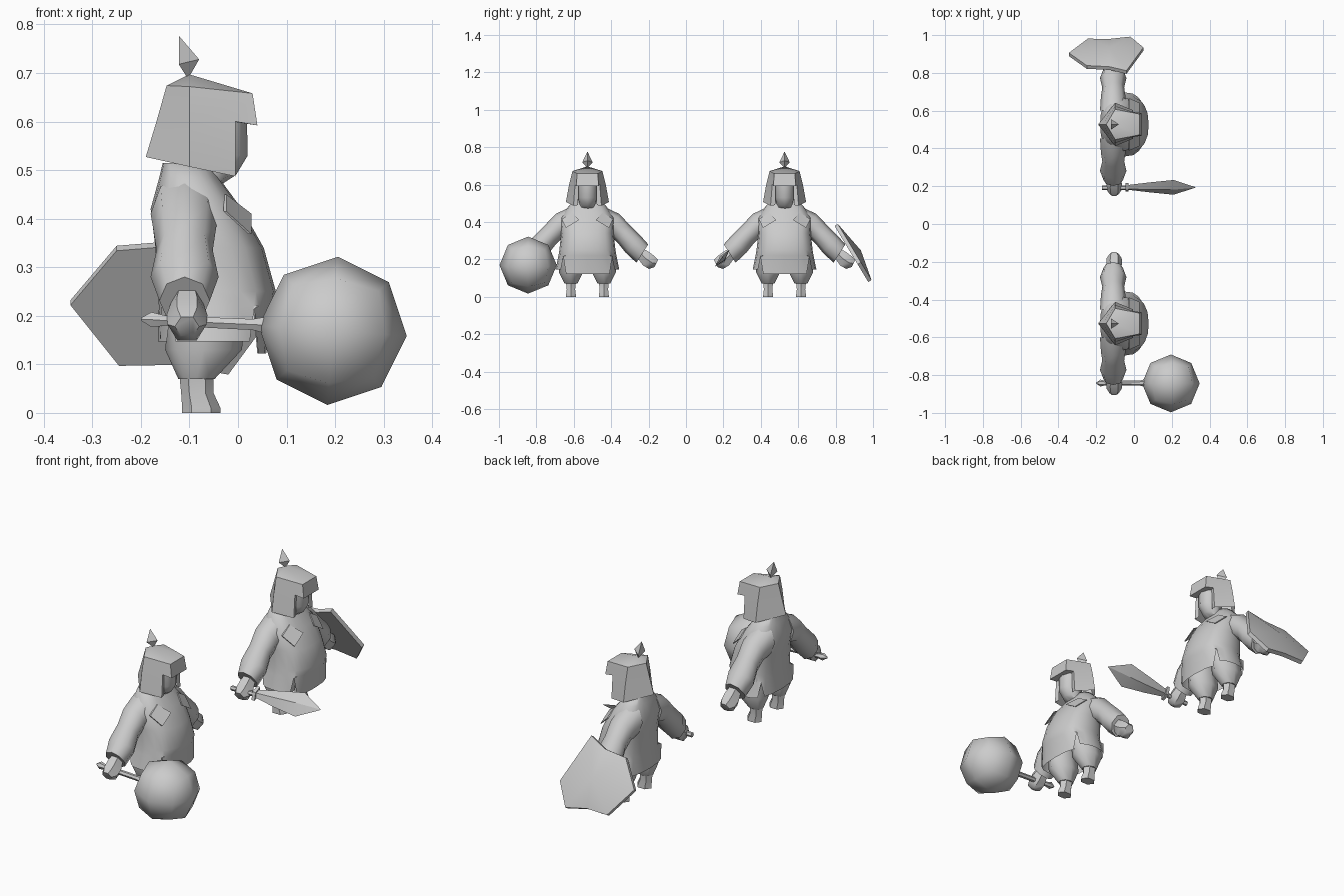
import bpy, bmesh, math
from mathutils import Vector, Matrix

if "Cube" in bpy.data.objects:
    bpy.data.objects.remove(bpy.data.objects["Cube"], do_unlink=True)

grey = bpy.data.materials.new("plain_grey")
grey.use_nodes = True
grey.diffuse_color = (0.6, 0.6, 0.6, 1)
grey.node_tree.nodes["Principled BSDF"].inputs["Base Color"].default_value = (0.6, 0.6, 0.6, 1)


def finish(name, bm, offset=0, angle=50):
    """Turn a bmesh into a shaded, coloured object."""
    bmesh.ops.recalc_face_normals(bm, faces=bm.faces)
    mesh = bpy.data.meshes.new(name)
    bm.to_mesh(mesh)
    bm.free()
    mesh.materials.append(grey)
    ob = bpy.data.objects.new(name, mesh)
    bpy.context.collection.objects.link(ob)
    ob.location.y = offset
    bpy.ops.object.select_all(action="DESELECT")
    ob.select_set(True)
    bpy.context.view_layer.objects.active = ob
    bpy.ops.object.shade_smooth_by_angle(angle=math.radians(angle))
    return ob


def loft(bm, rings, cap_start=True, cap_end=True):
    """Skin a list of equal-sized closed rings."""
    loops = [[bm.verts.new(p) for p in ring] for ring in rings]
    n = len(loops[0])
    for a, b in zip(loops, loops[1:]):
        for i in range(n):
            bm.faces.new((a[i], a[(i + 1) % n], b[(i + 1) % n], b[i]))
    if cap_start:
        bm.faces.new(loops[0])
    if cap_end:
        bm.faces.new(loops[-1])


def oval(center, u, v, n=8):
    """Ring around center spanned by half-axes u and v."""
    c, u, v = Vector(center), Vector(u), Vector(v)
    return [c + u * math.cos(t) + v * math.sin(t)
            for t in (math.tau * i / n for i in range(n))]


def level(z, back, front, half, y=0, n=8):
    return oval(((back + front) / 2, y, z), ((front - back) / 2, 0, 0), (0, half, 0), n)


def tunic(offset):
    quarter = (0, 20, 38, 46, 54, 72)
    angles = [q * 90 + a for q in range(4) for a in quarter]

    def ring(z, back, front, half, power=0.85, hem=False):
        pts = []
        for a in angles:
            c, s = math.cos(math.radians(a)), math.sin(math.radians(a))
            px = math.copysign(abs(c) ** power, c)
            py = math.copysign(abs(s) ** power, s)
            h = z
            if hem:  # four flaps separated by pointed slits
                h = 0.215 if a % 90 == 46 else 0.122 if c > 0.75 else 0.147
            pts.append(((back + front) / 2 + px * (front - back) / 2, py * half, h))
        return pts

    bm = bmesh.new()
    loft(bm, [ring(0.515, -0.155, -0.06, 0.07),
              ring(0.485, -0.162, -0.04, 0.1),
              ring(0.42, -0.18, 0.008, 0.145),
              ring(0.34, -0.17, 0.053, 0.14),
              ring(0.25, -0.165, 0.078, 0.15),
              ring(0.22, -0.163, 0.072, 0.155),
              ring(0, -0.165, 0.058, 0.17, 0.75, True)], cap_end=False)
    finish("tunic", bm, offset, 60)


def helmet(offset):
    bm = bmesh.new()
    V = lambda x, y, z: bm.verts.new((x, y, z))
    top, back_top = V(-0.1, 0, 0.697), V(-0.147, 0, 0.674)
    back_mid, back_low = V(-0.168, 0, 0.6), V(-0.19, 0, 0.527)
    fronts = []
    for s in (-1, 1):
        st, sm, sl = V(-0.1, s * 0.08, 0.672), V(-0.1, s * 0.098, 0.6), V(-0.1, s * 0.115, 0.507)
        ft, brim = V(0.03, s * 0.055, 0.658), V(0.04, s * 0.06, 0.592)
        ct, cl = V(-0.005, s * 0.066, 0.6), V(-0.005, s * 0.075, 0.487)
        it, il = V(-0.01, s * 0.047, 0.6), V(-0.01, s * 0.05, 0.49)
        for f in ((top, back_top, st), (back_top, back_mid, sm, st),
                  (back_mid, back_low, sl, sm), (top, st, ft),
                  (st, sm, ct, brim, ft), (sm, sl, cl, ct),
                  (ct, cl, il, it), (brim, ct, it)):
            bm.faces.new(f)
        fronts.append((ft, brim, it))
    (a, b, c), (d, e, f) = fronts
    for face in ((top, a, d), (a, b, e, d), (b, c, f, e)):
        bm.faces.new(face)
    finish("helmet", bm, offset, 45)

    # face under the brim
    bm = bmesh.new()
    loft(bm, [level(0.62, -0.1, 0.018, 0.055), level(0.53, -0.1, 0.02, 0.052),
              level(0.49, -0.1, -0.004, 0.04), level(0.46, -0.12, -0.05, 0.05)])
    finish("face", bm, offset)

    # three-sided helmet spike
    bm = bmesh.new()
    tip, base = bm.verts.new((-0.122, 0, 0.777)), bm.verts.new((-0.103, 0, 0.688))
    mid = [bm.verts.new(p) for p in
           ((-0.08, 0, 0.728), (-0.122, 0.028, 0.718), (-0.122, -0.028, 0.718))]
    for i in range(3):
        bm.faces.new((mid[i], mid[i - 1], tip))
        bm.faces.new((mid[i], mid[i - 1], base))
    finish("helmet_spike", bm, offset, 20)


def limbs(offset):
    for s, side in ((1, "left"), (-1, "right")):
        # sleeve: each ring runs between an upper and a lower edge point
        edges = (((0.07, 0.49), (0.08, 0.33), 0.07), ((0.17, 0.443), (0.13, 0.32), 0.065),
                 ((0.225, 0.385), (0.165, 0.285), 0.058), ((0.285, 0.325), (0.205, 0.235), 0.07),
                 ((0.325, 0.28), (0.262, 0.182), 0.052))
        rings = []
        for (y1, z1), (y2, z2), r in edges:
            rings.append(oval((-0.11, s * (y1 + y2) / 2, (z1 + z2) / 2), (r, 0, 0),
                              (0, s * (y1 - y2) / 2, (z1 - z2) / 2)))
        bm = bmesh.new()
        loft(bm, rings)
        finish(side + "_sleeve", bm, offset, 60)

        # fist
        bm = bmesh.new()
        loft(bm, [oval((-0.105, s * y, z), (r, 0, 0), (0, s * h * 0.5, h), 6)
                  for y, z, r, h in ((0.28, 0.235, 0.03, 0.03), (0.315, 0.202, 0.042, 0.04),
                                     (0.345, 0.182, 0.04, 0.038), (0.368, 0.178, 0.025, 0.022))])
        finish(side + "_hand", bm, offset)

        # baggy trouser leg and boot
        y = s * 0.088
        bm = bmesh.new()
        loft(bm, [level(0.24, -0.14, 0.02, 0.06, y), level(0.13, -0.15, 0.008, 0.064, y),
                  level(0.07, -0.123, -0.048, 0.034, y)])
        finish(side + "_trouser", bm, offset)
        bm = bmesh.new()
        loft(bm, [level(0.08, -0.121, -0.05, 0.031, y, 6), level(0.04, -0.117, -0.05, 0.026, y, 6),
                  level(0.01, -0.115, -0.036, 0.03, y, 6), level(0, -0.115, -0.036, 0.03, y, 6)])
        finish(side + "_boot", bm, offset)

        # pointed collar flap on the chest
        bm = bmesh.new()
        outline = ((-0.03, 0.138, 0.415), (0.022, 0.115, 0.368),
                   (0.022, 0.045, 0.41), (-0.03, 0.08, 0.45))
        loft(bm, [[(x + d, s * yy, z) for x, yy, z in outline] for d in (0, 0.006)])
        finish(side + "_collar_flap", bm, offset, 20)


def along_x(name, y, stations, n=6):
    """Round bar: stations are x, z, radius."""
    bm = bmesh.new()
    loft(bm, [oval((x, y, z), (0, r, 0), (0, 0, r), n) for x, z, r in stations])
    finish(name, bm)


for offset in (-0.527, 0.527):
    tunic(offset)
    helmet(offset)
    limbs(offset)

# mace: handle and rounded cube head
along_x("mace_handle", -0.842, ((-0.2, 0.193, 0.003), (-0.178, 0.192, 0.018), (-0.15, 0.19, 0.012),
                                (0.03, 0.182, 0.013), (0.05, 0.181, 0.018), (0.09, 0.178, 0.012)))
bm = bmesh.new()
bmesh.ops.create_cube(bm, size=1)
bmesh.ops.subdivide_edges(bm, edges=bm.edges[:], cuts=1, use_grid_fill=True)
for v in bm.verts:
    v.co = v.co.normalized() * 0.153
bmesh.ops.transform(bm, verts=bm.verts, matrix=Matrix.Translation((0.195, -0.844, 0.169))
                    @ Matrix.Rotation(math.radians(4), 4, "Y"))
finish("mace_head", bm, 0, 60)

# sword: grip, guard and leaf-shaped blade
along_x("sword_grip", 0.192, ((-0.17, 0.19, 0.012), (-0.03, 0.193, 0.012)))
wide, thin = Vector((0, 0.65, 0.76)), Vector((0, -0.76, 0.65))
for name, stations in (("sword_guard", ((-0.045, 0.035, 0.018), (-0.028, 0.035, 0.018))),
                       ("sword_blade", ((-0.04, 0.018, 0.01), (0.08, 0.04, 0.016),
                                        (0.21, 0.06, 0.016), (0.325, 0.002, 0.002)))):
    bm = bmesh.new()
    loft(bm, [oval((x, 0.194, 0.197 + 0.045 * max(x, 0)), wide * w, thin * t, 4)
              for x, w, t in stations])
    finish(name, bm, 0, 30)

# shield: irregular tilted plate with a raised centre
outline = ((-0.345, 0.228), (-0.25, 0.34), (-0.13, 0.35), (-0.04, 0.385),
           (0.05, 0.18), (-0.02, 0.085), (-0.13, 0.105), (-0.245, 0.103))
normal = Vector((0, 1, 0.6)).normalized()
plate = [Vector((x, 0.805 + (0.385 - z) * 0.6, z)) for x, z in outline]
bm = bmesh.new()
loft(bm, [[p - normal * 0.012 for p in plate], [p + normal * 0.008 for p in plate]], cap_end=False)
bm.verts.ensure_lookup_table()
rim = bm.verts[len(plate):]
centre = bm.verts.new(Vector((-0.13, 0.905, 0.23)) + normal * 0.035)
for i in range(len(rim)):
    bm.faces.new((rim[i - 1], rim[i], centre))
finish("shield", bm, 0, 40)
